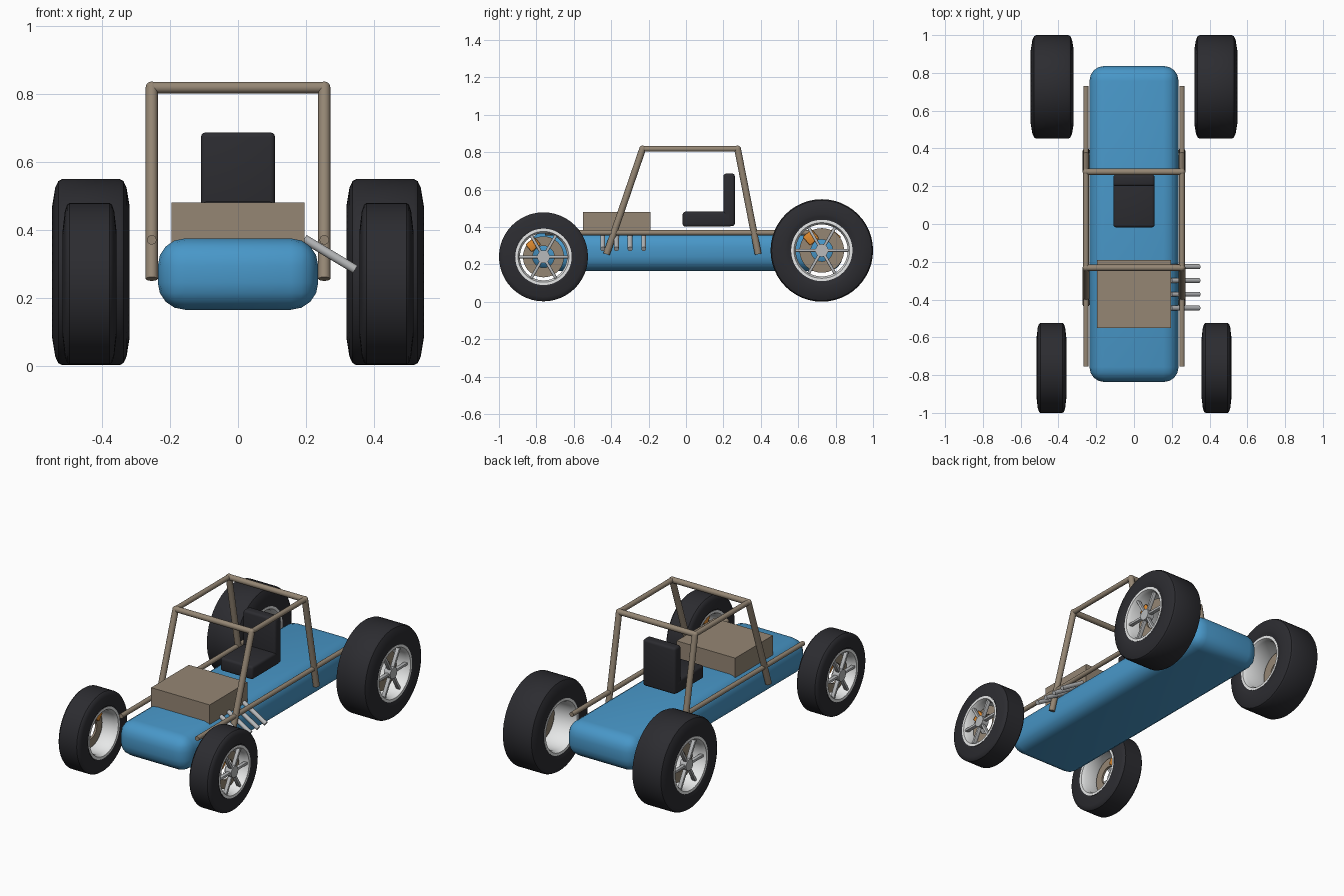
import bpy, bmesh, math
from mathutils import Vector, Matrix

if "Cube" in bpy.data.objects:
    bpy.data.objects.remove(bpy.data.objects["Cube"])


def material(name, rgb):
    m = bpy.data.materials.new(name)
    m.diffuse_color = (*rgb, 1)
    m.use_nodes = True
    m.node_tree.nodes["Principled BSDF"].inputs["Base Color"].default_value = m.diffuse_color
    return m


BLUE = material("body blue", (0.065, 0.31, 0.58))
TAN = material("frame tan", (0.30, 0.24, 0.175))
RUBBER = material("black rubber", (0.025, 0.025, 0.03))
RIM = material("light rim metal", (0.80, 0.81, 0.81))
STEEL = material("grey steel", (0.48, 0.49, 0.50))
ORANGE = material("caliper orange", (0.75, 0.26, 0.03))


def finish(bm, name, mat, smooth=True):
    bmesh.ops.recalc_face_normals(bm, faces=bm.faces)
    me = bpy.data.meshes.new(name)
    bm.to_mesh(me)
    bm.free()
    me.materials.append(mat)
    ob = bpy.data.objects.new(name, me)
    bpy.context.collection.objects.link(ob)
    if smooth:
        bpy.ops.object.select_all(action='DESELECT')
        ob.select_set(True)
        bpy.context.view_layer.objects.active = ob
        bpy.ops.object.shade_smooth_by_angle(angle=math.radians(35))
    return ob


def box(name, lo, hi, mat, bevel=0, segments=3):
    lo, hi = Vector(lo), Vector(hi)
    bm = bmesh.new()
    bmesh.ops.create_cube(bm, size=1, matrix=Matrix.Translation((lo + hi) / 2)
                          @ Matrix.Diagonal((*(hi - lo), 1)))
    if bevel:
        bmesh.ops.bevel(bm, geom=bm.edges[:], offset=bevel, segments=segments,
                        profile=0.5, affect='EDGES')
    return finish(bm, name, mat, bevel > 0)


def tube(name, a, b, radius, mat, sides=16):
    a, b = Vector(a), Vector(b)
    d = b - a
    bm = bmesh.new()
    bmesh.ops.create_cone(bm, cap_ends=True, segments=sides, radius1=radius,
                          radius2=radius, depth=d.length,
                          matrix=Matrix.Translation((a + b) / 2)
                          @ d.to_track_quat('Z', 'Y').to_matrix().to_4x4())
    return finish(bm, name, mat)


def ring(name, profile, mat, place, steps=48):
    """Revolve a closed (radius, x) profile around the local x axis."""
    bm = bmesh.new()
    loops = []
    for i in range(steps):
        t = 2 * math.pi * i / steps
        loops.append([bm.verts.new((x, r * math.cos(t), r * math.sin(t))) for r, x in profile])
    n = len(profile)
    for i in range(steps):
        a, b = loops[i], loops[(i + 1) % steps]
        for j in range(n):
            k = (j + 1) % n
            bm.faces.new((a[j], a[k], b[k], b[j]))
    ob = finish(bm, name, mat)
    ob.matrix_world = place
    return ob


def wheel(label, place, R, w, rim):
    """Wheel with its outer face on local +x; w is half the tyre width."""
    # tyre
    half = [(rim, 0.93 * w), (rim + 0.02, 0.97 * w), (R - 0.08, w),
            (R - 0.025, 0.92 * w), (R - 0.006, 0.84 * w), (R, 0.74 * w)]
    ring(label + "_tyre", half + [(r, -x) for r, x in reversed(half)], RUBBER, place)
    # rim barrel with outward lips
    e = 0.95 * w
    ring(label + "_rim", [(rim + 0.003, -e), (rim + 0.003, e), (rim - 0.012, e),
                          (rim - 0.022, e - 0.02), (rim - 0.022, 0.02 - e),
                          (rim - 0.012, -e)], RIM, place)
    # spokes and hub
    face = 0.72 * w
    for i in range(6):
        s = box(label + "_spoke", (face - 0.012, -0.008, 0.02),
                (face + 0.012, 0.008, rim - 0.015), STEEL, 0.004, 2)
        s.matrix_world = place @ Matrix.Rotation(math.pi / 2 + i * math.pi / 3, 4, 'X')
    hub = tube(label + "_hub", (face - 0.025, 0, 0), (face + 0.018, 0, 0), 0.034, STEEL, 24)
    hub.matrix_world = place
    # brake disc and caliper
    d = 0.25 * w
    ro = rim * 0.74
    ring(label + "_brake_disc", [(0.058, d - 0.006), (0.058, d + 0.006),
                                 (ro, d + 0.006), (ro, d - 0.006)], TAN, place)
    c = box(label + "_caliper", (d - 0.02, -0.032, 0.06), (d + 0.02, 0.032, ro + 0.003),
            ORANGE, 0.006, 2)
    c.matrix_world = place @ Matrix.Rotation(math.radians(40), 4, 'X')


# body tub
box("body", (-0.236, -0.837, 0.164), (0.236, 0.837, 0.374), BLUE, 0.08, 4)

# engine block
box("engine", (-0.196, -0.55, 0.36), (0.196, -0.19, 0.48), TAN)

# seat
box("seat_base", (-0.109, -0.018, 0.402), (0.109, 0.245, 0.482), RUBBER, 0.014)
box("seat_back", (-0.109, 0.2, 0.405), (0.109, 0.261, 0.686), RUBBER, 0.014)

# roll cage and side rails
X, TOP = 0.254, 0.818
for side, label in ((1, "right"), (-1, "left")):
    x = X * side
    tube(label + "_front_post", (x, -0.425, 0.255), (x, -0.232, TOP), 0.018, TAN)
    tube(label + "_rear_post", (x, 0.386, 0.255), (x, 0.276, TOP), 0.018, TAN)
    tube(label + "_roof_rail", (x, -0.238, TOP), (x, 0.282, TOP), 0.015, TAN)
    tube(label + "_side_rail", (x, -0.755, 0.37), (x, 0.73, 0.37), 0.014, TAN)
    # round joints at the top corners
    for y in (-0.232, 0.276):
        bm = bmesh.new()
        bmesh.ops.create_uvsphere(bm, u_segments=16, v_segments=8, radius=0.018,
                                  matrix=Matrix.Translation((x, y, TOP)))
        finish(bm, label + "_cage_joint", TAN)
for y, label in ((-0.232, "front"), (0.276, "rear")):
    tube(label + "_cross_bar", (-X, y, TOP), (X, y, TOP), 0.017, TAN)

# exhaust pipes
for i in range(4):
    y = -0.445 + i * 0.073
    tube("exhaust_pipe", (0.195, y, 0.373), (0.345, y, 0.283), 0.013, STEEL)

# wheels: the left side is the right side turned half way round
for side, label in ((1, "right"), (-1, "left")):
    turn = Matrix.Rotation(0 if side > 0 else math.pi, 4, 'Z')
    wheel("front_" + label, Matrix.Translation((0.437 * side, -0.762, 0.241)) @ turn,
          0.238, 0.079, 0.148)
    wheel("rear_" + label, Matrix.Translation((0.433 * side, 0.726, 0.275)) @ turn,
          0.274, 0.114, 0.161)
